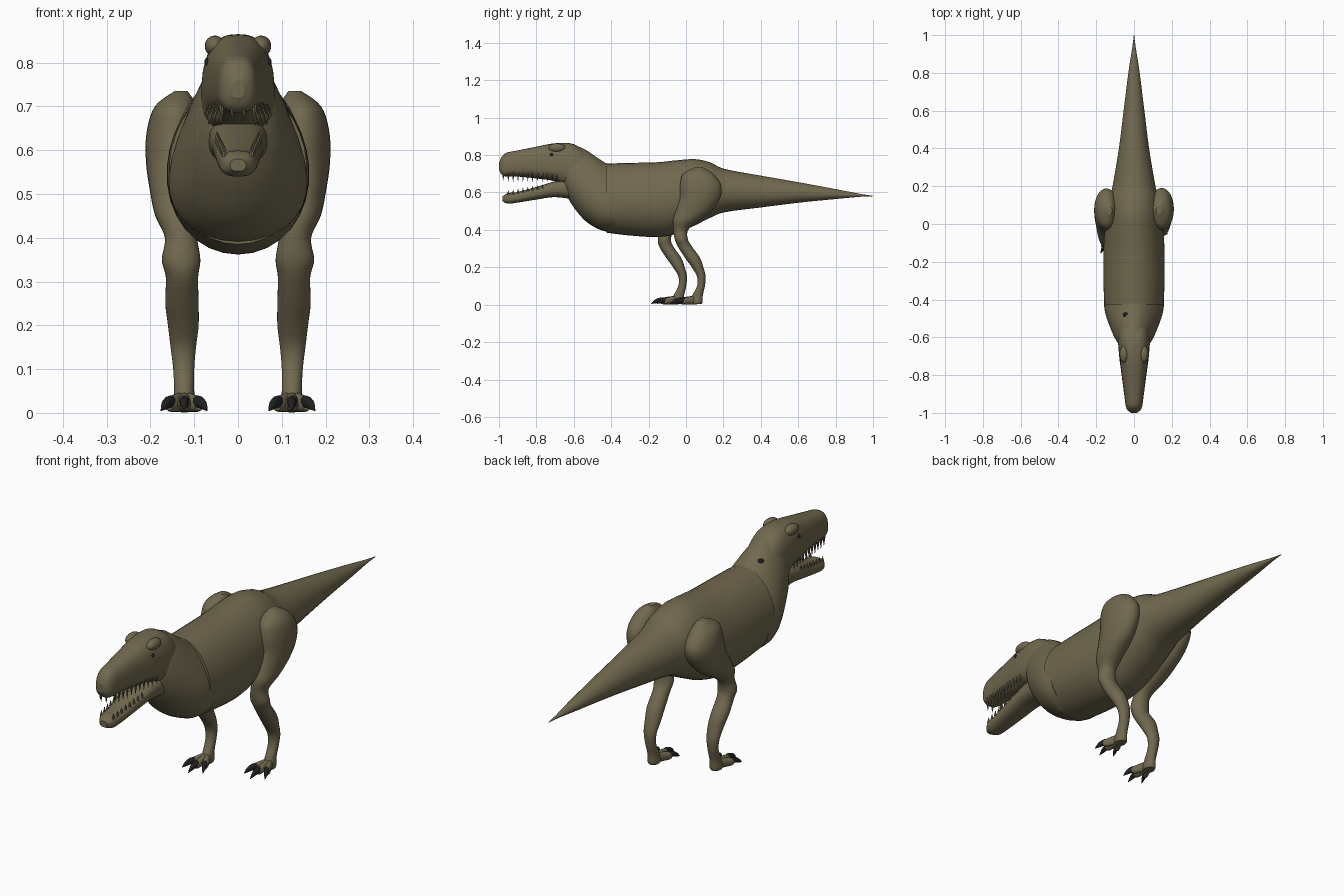
import bpy
import bmesh
import math
from mathutils import Matrix, Vector

old = bpy.data.objects.get("Cube")
if old:
    bpy.data.objects.remove(old, do_unlink=True)


def material(name, rgb):
    mat = bpy.data.materials.new(name)
    mat.use_nodes = True
    color = (*rgb, 1.0)
    mat.diffuse_color = color
    shader = mat.node_tree.nodes["Principled BSDF"]
    shader.inputs["Base Color"].default_value = color
    shader.inputs["Roughness"].default_value = 0.8
    return mat


skin = material("olive_skin", (0.165, 0.14, 0.078))
dark = material("dark_claw", (0.016, 0.015, 0.015))


def finish(bm, name, mat):
    bmesh.ops.recalc_face_normals(bm, faces=bm.faces)
    mesh = bpy.data.meshes.new(name)
    bm.to_mesh(mesh)
    bm.free()
    mesh.materials.append(mat)
    obj = bpy.data.objects.new(name, mesh)
    bpy.context.collection.objects.link(obj)
    return obj


def smooth_path(points, steps):
    """Catmull-Rom interpolation of every column of the station list."""
    padded = [points[0], *points, points[-1]]
    result = []
    for i in range(len(points) - 1):
        window = padded[i:i + 4]
        for s in range(steps):
            t = s / steps
            result.append([
                b + 0.5 * t * (c - a + t * (2 * a - 5 * b + 4 * c - d + t * (3 * (b - c) + d - a)))
                for a, b, c, d in zip(*window)])
    result.append(list(points[-1]))
    return result


def power(value, exponent):
    return math.copysign(abs(value) ** exponent, value)


def loft(name, stations, mat=skin, upright=False, pear=0.0, box=1.0, sides=32, steps=6):
    """Skin rings given as (x, y, z, half width, half depth)."""
    bm = bmesh.new()
    rings = []
    for x, y, z, a, b in smooth_path(stations, steps):
        a, b = max(a, 0.0005), max(b, 0.0005)
        ring = []
        for k in range(sides):
            angle = math.tau * k / sides
            u, v = power(math.cos(angle), box), power(math.sin(angle), box)
            du, dv = a * u * (1 - pear * v), b * v
            ring.append(bm.verts.new((x + du, y + dv, z) if upright else (x + du, y, z + dv)))
        rings.append(ring)
    for low, high in zip(rings, rings[1:]):
        for k in range(sides):
            n = (k + 1) % sides
            bm.faces.new((low[k], low[n], high[n], high[k])).smooth = True
    bm.faces.new(rings[0])
    bm.faces.new(rings[-1])
    return finish(bm, name, mat)


def profile(rows):
    """Turn (y, top, bottom, half width) rows into ring stations."""
    return [(0, y, (top + low) / 2, w, (top - low) / 2) for y, top, low, w in rows]


# Torso running into the tail
loft("torso_and_tail", profile([
    (-.425, .755, .385, .157), (-.3, .758, .37, .162), (-.15, .762, .362, .162),
    (-.05, .772, .38, .156), (.05, .778, .425, .145), (.13, .76, .465, .13),
    (.21, .725, .495, .112), (.4, .69, .52, .08), (.6, .655, .545, .055),
    (.8, .618, .565, .03), (.93, .593, .577, .01), (1, .582, .58, .001)]), pear=0.08, steps=8)

# Neck and chest tucked into the torso
loft("neck", profile([
    (-.38, .745, .39, .15), (-.43, .758, .392, .153), (-.48, .79, .41, .145),
    (-.54, .83, .45, .125), (-.6, .853, .52, .1), (-.64, .855, .59, .075),
    (-.66, .84, .65, .05)]), pear=0.28)

# Skull with blunt snout, and the open lower jaw
loft("head", profile([
    (-.52, .8, .62, .075), (-.6, .858, .62, .084), (-.7, .863, .66, .078),
    (-.8, .845, .675, .065), (-.9, .825, .685, .052), (-.96, .812, .685, .044),
    (-.985, .79, .695, .034), (-1, .76, .72, .015)]), pear=0.08, box=0.78)
loft("lower_jaw", profile([
    (-.58, .69, .56, .07), (-.7, .66, .575, .062), (-.8, .63, .562, .054),
    (-.9, .603, .546, .046), (-.95, .597, .54, .039), (-.98, .58, .552, .018)]), box=0.8)


def ball(name, place, size, mat):
    bm = bmesh.new()
    move = Matrix.Translation(place) @ Matrix.Diagonal((*size, 1))
    bmesh.ops.create_uvsphere(bm, u_segments=20, v_segments=12, radius=1, matrix=move)
    for face in bm.faces:
        face.smooth = True
    return finish(bm, name, mat)


# Brow bumps and eyes
for side, label in ((1, "left"), (-1, "right")):
    ball(label + "_brow", (side * .053, -.69, .838), (.023, .045, .024), skin)
    ball(label + "_eye", (side * .071, -.72, .802), (.006, .008, .008), dark)

# Dark spot on the nape
ball("nape_spot", (-.045, -.48, .772), (.013, .013, .008), dark)

# Teeth lining both jaws
bm = bmesh.new()


def tooth(x, y, z, length, down):
    turn = Matrix.Rotation(math.pi, 4, "X") if down else Matrix()
    bmesh.ops.create_cone(bm, segments=8, radius1=.007, radius2=.0005, depth=length,
                          cap_ends=True, matrix=Matrix.Translation((x, y, z)) @ turn)


for side in (-1, 1):
    for i in range(11):
        y = -.69 - .026 * i
        half = .078 + .136 * (y + .7)
        tooth(side * half * .85, y, .682, .045 + .008 * (i % 2), True)
        if i > 2:
            tooth(side * half * .7, y, .62 + .18 * (y + .83), .026, False)
    tooth(side * .013, -.977, .685, .04, True)
finish(bm, "teeth", skin)

# Legs: (z, x, y, half width, half depth); the right one steps forward
leg = [
    (.735, .13, .07, .015, .02), (.7, .142, .065, .048, .08), (.64, .146, .078, .063, .11),
    (.57, .146, .074, .064, .108), (.5, .144, .04, .056, .095), (.45, .14, 0, .049, .07),
    (.4, .13, -.028, .037, .04), (.35, .13, -.025, .044, .035), (.31, .128, -.005, .037, .038),
    (.25, .128, .035, .038, .04), (.2, .125, .062, .035, .031), (.15, .125, .082, .029, .023),
    (.1, .124, .08, .024, .021), (.05, .123, .062, .023, .028), (.015, .123, .055, .026, .033),
    (.003, .123, .055, .022, .028)]

for side, label, stride in ((1, "left", 0), (-1, "right", -.1)):
    def shift(z):
        return stride * min(1, max(0, (.62 - z) / .3))

    loft(label + "_leg", [(side * x, y + shift(z), z, a, b) for z, x, y, a, b in leg],
         upright=True, sides=28, steps=5)

    # Three spread toes ending in dark hooked claws
    for spread, name in ((-1, "inner"), (0, "middle"), (1, "outer")):
        reach = -.02 if spread == 0 else 0
        heel = Vector((side * .123, .06 + stride, 0))
        tip = Vector((side * (.123 + spread * .034), -.015 + reach + stride, 0))

        def station(t, z, a, b):
            p = heel.lerp(tip, t)
            return (p.x, p.y, z, a, b)

        loft(f"{label}_{name}_toe", [
            station(0, .025, .015, .024), station(.5, .023, .015, .021),
            station(.85, .02, .015, .018), station(1, .018, .01, .012)], sides=16, steps=4)
        loft(f"{label}_{name}_claw", [
            station(.8, .024, .011, .014), station(1, .025, .012, .014),
            station(1.3, .018, .008, .011), station(1.55, .005, .001, .001)],
            mat=dark, sides=12, steps=4)
